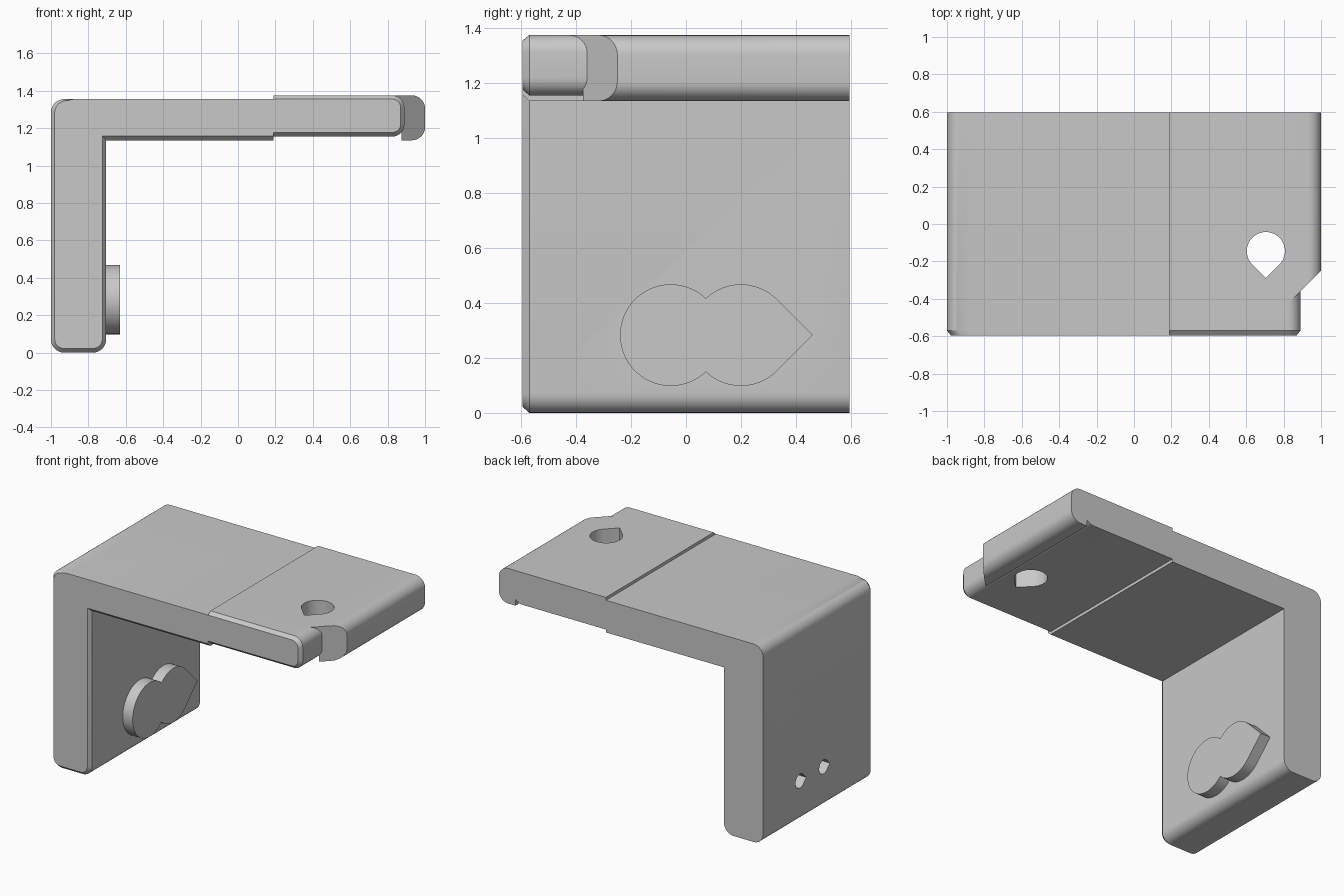
import bpy, bmesh
from math import sin, cos, pi, radians
from mathutils import Vector

cube = bpy.data.objects.get("Cube")
if cube:
    bpy.data.objects.remove(cube, do_unlink=True)

grey = bpy.data.materials.new("plain_grey")
grey.use_nodes = True
grey.diffuse_color = (0.58, 0.58, 0.58, 1)
grey.node_tree.nodes["Principled BSDF"].inputs["Base Color"].default_value = grey.diffuse_color

BACK, FRONT, CHAMFER = 0.595, -0.595, 0.025


def rounded(corners, steps=8):
    """Outline from (x, z, radius) corners, each radius turned into a tangent arc."""
    out = []
    for i, (x, z, r) in enumerate(corners):
        p = Vector((x, z))
        if r == 0:
            out.append(p)
            continue
        a = (Vector(corners[i - 1][:2]) - p).normalized()
        b = (Vector(corners[(i + 1) % len(corners)][:2]) - p).normalized()
        centre = p + (a + b) * r
        for k in range(steps + 1):
            t = k / steps * pi / 2
            out.append(centre - b * r * cos(t) - a * r * sin(t))
    return out


def loft(name, rings):
    """Closed solid through matching rings of 3D points."""
    bm = bmesh.new()
    loops = [[bm.verts.new(p) for p in ring] for ring in rings]
    n = len(loops[0])
    bm.faces.new(loops[0])
    bm.faces.new(loops[-1][::-1])
    for lo, hi in zip(loops, loops[1:]):
        for i in range(n):
            j = (i + 1) % n
            bm.faces.new((lo[i], hi[i], hi[j], lo[j]))
    bmesh.ops.remove_doubles(bm, verts=bm.verts, dist=1e-5)
    bmesh.ops.recalc_face_normals(bm, faces=bm.faces)
    mesh = bpy.data.meshes.new(name)
    bm.to_mesh(mesh)
    bm.free()
    mesh.materials.append(grey)
    obj = bpy.data.objects.new(name, mesh)
    bpy.context.collection.objects.link(obj)
    return obj


def teardrop(u, v, r, tip=0):
    """Circle with an optional 45 degree point along -u (tip=-1) or +u (tip=1)."""
    if not tip:
        return [(u + r * cos(k * pi / 32), v + r * sin(k * pi / 32)) for k in range(64)]
    arc = [pi / 4 + k / 48 * 1.5 * pi for k in range(49)]
    pts = [(u + tip * r * cos(t), v + r * sin(t)) for t in arc]
    return pts + [(u + tip * r * 2 ** 0.5, v)]


def along_x(name, pts, x0, x1):
    return loft(name, [[(x, y, z) for y, z in pts] for x in (x0, x1)])


def combine(target, tool, operation):
    mod = target.modifiers.new(tool.name, "BOOLEAN")
    mod.operation, mod.solver, mod.object = operation, "EXACT", tool
    bpy.context.view_layer.objects.active = target
    bpy.ops.object.modifier_apply(modifier=mod.name)
    bpy.data.objects.remove(tool, do_unlink=True)


# Angled body with a chamfered front
outline = rounded([
    (-1, 0, .07), (-.705, 0, .07), (-.705, 1.135, 0), (.19, 1.135, 0),
    (.19, 1.155, 0), (.89, 1.155, .065), (.89, 1.375, .065), (.19, 1.375, 0),
    (.19, 1.355, 0), (-.88, 1.355, 0), (-1, 1.355, .07)])
front_outline = rounded([
    (-.98, .022, .05), (-.725, .022, .05), (-.725, 1.158, 0), (.19, 1.158, 0),
    (.19, 1.177, 0), (.87, 1.177, .045), (.87, 1.355, .045), (.19, 1.355, 0),
    (.19, 1.355, 0), (-.88, 1.355, 0), (-.98, 1.335, .05)])
bracket = loft("angle_bracket", [
    [(x, BACK, z) for x, z in outline],
    [(x, FRONT + CHAMFER, z) for x, z in outline],
    [(x, FRONT, z) for x, z in front_outline]])

# Lip along the end of the arm, its front cut off at 45 degrees
lip = rounded([(.8, 1.375, 0), (.8, 1.2, 0), (.875, 1.2, 0), (.875, 1.135, 0),
               (1, 1.135, .07), (1, 1.375, .07)])
combine(bracket, loft("end_lip", [
    [(x, BACK, z) for x, z in lip],
    [(x, x - 1.25, z) for x, z in lip]]), "UNION")

# Raised pad inside the leg: a disc and a pointed disc
combine(bracket, along_x("pad_disc", teardrop(-.055, .283, .185), -.8, -.63), "UNION")
combine(bracket, along_x("pad_point", teardrop(.2, .283, .185, 1), -.8, -.63), "UNION")

# Through hole in the arm and two blind holes in the leg
hole = teardrop(-.145, .705, .102, -1)
combine(bracket, loft("arm_hole", [[(x, y, z) for y, x in hole] for z in (1, 1.5)]),
        "DIFFERENCE")
for y in (-.06, .195):
    combine(bracket, along_x("leg_hole", teardrop(y, .283, .048, -1), -1.1, -.72),
            "DIFFERENCE")

bpy.ops.object.select_all(action="DESELECT")
bracket.select_set(True)
bpy.context.view_layer.objects.active = bracket
bpy.ops.object.shade_smooth_by_angle(angle=radians(25))
